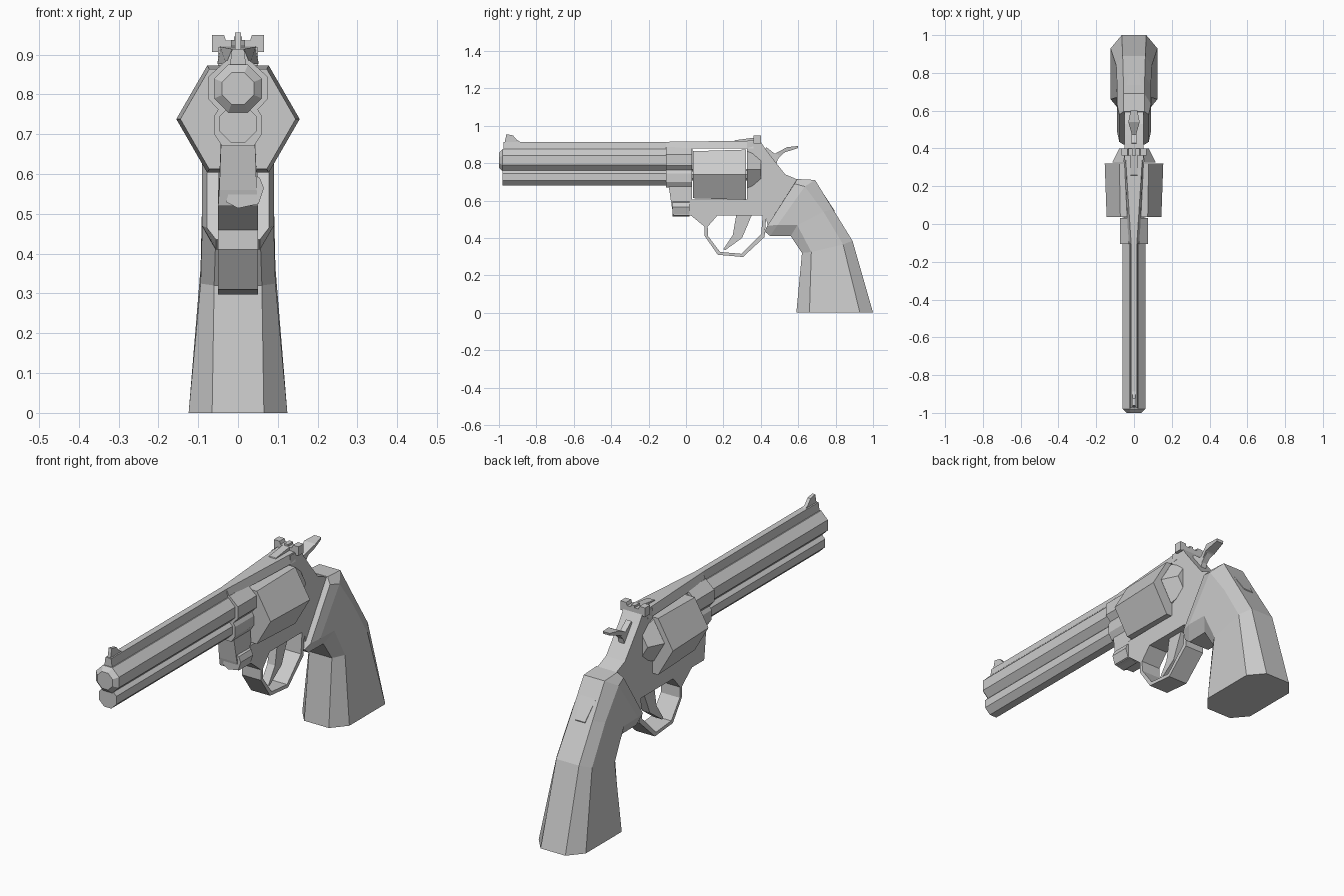
import bpy, bmesh
from math import pi, cos, sin


def loft(name, rings):
    """Skin equal-length rings of points and cap both ends, flat shaded."""
    bm = bmesh.new()
    loops = [[bm.verts.new(p) for p in ring] for ring in rings]
    n = len(loops[0])
    for a, b in zip(loops, loops[1:]):
        for i in range(n):
            j = (i + 1) % n
            bm.faces.new((a[i], a[j], b[j], b[i]))
    bm.faces.new(loops[0])
    bm.faces.new(loops[-1])
    bmesh.ops.recalc_face_normals(bm, faces=bm.faces)
    mesh = bpy.data.meshes.new(name)
    bm.to_mesh(mesh)
    bm.free()
    ob = bpy.data.objects.new(name, mesh)
    bpy.context.collection.objects.link(ob)
    return ob


def side_plate(name, pts, w=0.05):
    """Side profile (y, z[, half width]) spanning x symmetrically."""
    return loft(name, [[(s * (p[2] if len(p) > 2 else w), p[0], p[1]) for p in pts]
                       for s in (-1, 1)])


def front_plate(name, pts, y0, y1):
    """Front profile (x, z) extruded along y."""
    return loft(name, [[(x, y, z) for x, z in pts] for y in (y0, y1)])


def tube(name, z, sides, stations, phase=0):
    """Faceted solid along y from (y, radius) stations."""
    ang = [phase + 2 * pi * i / sides for i in range(sides)]
    return loft(name, [[(r * cos(a), y, z + r * sin(a)) for a in ang] for y, r in stations])


# Barrel, lug below it and rib above it
tube("barrel", 0.815, 8, [(-1, 0.043), (-0.98, 0.065), (0.035, 0.065)], pi / 8)
tube("under_lug", 0.726, 8, [(-0.98, 0.05), (0.03, 0.05)], pi / 8)
side_plate("barrel_rib", [(-0.975, 0.86, 0.022), (-0.975, 0.914, 0.015),
                          (-0.1, 0.914, 0.015), (-0.1, 0.86, 0.022)])
side_plate("front_sight", [(-0.97, 0.91), (-0.96, 0.955), (-0.925, 0.948),
                           (-0.905, 0.925), (-0.88, 0.91)], 0.008)

# Sleeve where the barrel meets the frame
half = [(0.03, 0.885), (0.074, 0.845), (0.074, 0.788), (0.05, 0.762),
        (0.06, 0.745), (0.06, 0.70), (0.04, 0.67)]
front_plate("barrel_sleeve", half + [(-x, z) for x, z in reversed(half)], -0.107, 0.033)

# Frame
side_plate("frame_front", [(-0.105, 0.76, 0.04), (-0.075, 0.56, 0.047), (-0.065, 0.52, 0.05),
                           (0.03, 0.52, 0.05), (0.033, 0.76, 0.04)])
side_plate("frame_body", [(0.02, 0.52), (0.425, 0.52), (0.44, 0.45), (0.6, 0.5), (0.66, 0.69),
                          (0.595, 0.713), (0.53, 0.74), (0.475, 0.81), (0.425, 0.875),
                          (0.40, 0.913), (0.325, 0.918), (0.325, 0.605), (0.02, 0.605)])
side_plate("top_strap", [(-0.107, 0.877, 0.03), (-0.107, 0.914, 0.015),
                         (0.36, 0.92, 0.045), (0.36, 0.877, 0.052)])
front_plate("crane_knuckle", [(0, 0.63), (0.035, 0.6), (0.055, 0.59), (0.065, 0.565),
                              (0.052, 0.525), (0, 0.514), (-0.03, 0.53)], -0.072, 0.02)
tube("recoil_shield", 0.765, 6, [(0.325, 0.115), (0.40, 0.078)])

# Six-sided cylinder, slightly tapered to the front
tube("cylinder", 0.738, 6, [(0.038, 0.145), (0.32, 0.155)])
tube("cylinder_pin", 0.738, 8, [(0.02, 0.03), (0.34, 0.03)])

# Trigger and guard
outer = [(0.02, 0.525), (0.10, 0.46), (0.10, 0.41), (0.17, 0.31), (0.305, 0.298),
         (0.42, 0.405), (0.43, 0.525)]
inner = [(0.41, 0.525), (0.402, 0.42), (0.297, 0.315), (0.182, 0.325), (0.118, 0.41),
         (0.116, 0.46), (0.172, 0.525)]
side_plate("trigger_guard", outer + inner)
side_plate("trigger", [(0.27, 0.53), (0.355, 0.53), (0.30, 0.40), (0.21, 0.335),
                       (0.20, 0.34), (0.25, 0.415)], 0.02)

# Hammer with a flared thumb spur
side_plate("hammer", [(0.41, 0.84), (0.43, 0.885), (0.475, 0.85), (0.50, 0.862),
                      (0.525, 0.856), (0.49, 0.82), (0.48, 0.78)], 0.014)
side_plate("hammer_spur", [(0.475, 0.85, 0.012), (0.54, 0.885, 0.03), (0.60, 0.892, 0.018),
                           (0.597, 0.88, 0.018), (0.53, 0.858, 0.025), (0.49, 0.835, 0.012)])

# Notched rear sight on a narrow base leaf
front_plate("rear_sight", [(-0.065, 0.906), (0.065, 0.906), (0.065, 0.949), (0.035, 0.949),
                           (0.03, 0.935), (0.01, 0.935), (0.01, 0.945), (-0.01, 0.945),
                           (-0.01, 0.935), (-0.03, 0.935), (-0.035, 0.949),
                           (-0.065, 0.949)], 0.362, 0.40)
side_plate("rear_sight_leaf", [(0.25, 0.91), (0.26, 0.922), (0.37, 0.937), (0.37, 0.91)], 0.018)

# Grip: octagonal sections (front, front side, back side, back, inner and outer half width)
sections = [
    ((0.42, 0.435), (0.435, 0.465), (0.58, 0.69), (0.595, 0.715), 0.055, 0.078),
    ((0.45, 0.41), (0.49, 0.47), (0.635, 0.675), (0.69, 0.71), 0.055, 0.09),
    ((0.56, 0.41), (0.595, 0.468), (0.735, 0.54), (0.785, 0.555), 0.057, 0.09),
    ((0.62, 0.32), (0.67, 0.325), (0.84, 0.365), (0.89, 0.385), 0.06, 0.094),
    ((0.59, 0), (0.66, 0), (0.93, 0), (1.0, 0), 0.065, 0.124)]
rings = []
for f, fs, bs, b, wi, wo in sections:
    right = [(wi, *f), (wo, *fs), (wo, *bs), (wi, *b)]
    rings.append(right + [(-x, y, z) for x, y, z in reversed(right)])
loft("grip", rings)

# Raised tapered strap along the back of the grip
side_plate("back_strap", [(0.66, 0.69, 0.05), (0.70, 0.69, 0.05), (0.795, 0.545, 0.025),
                          (0.79, 0.53, 0.025), (0.74, 0.59, 0.035)])
